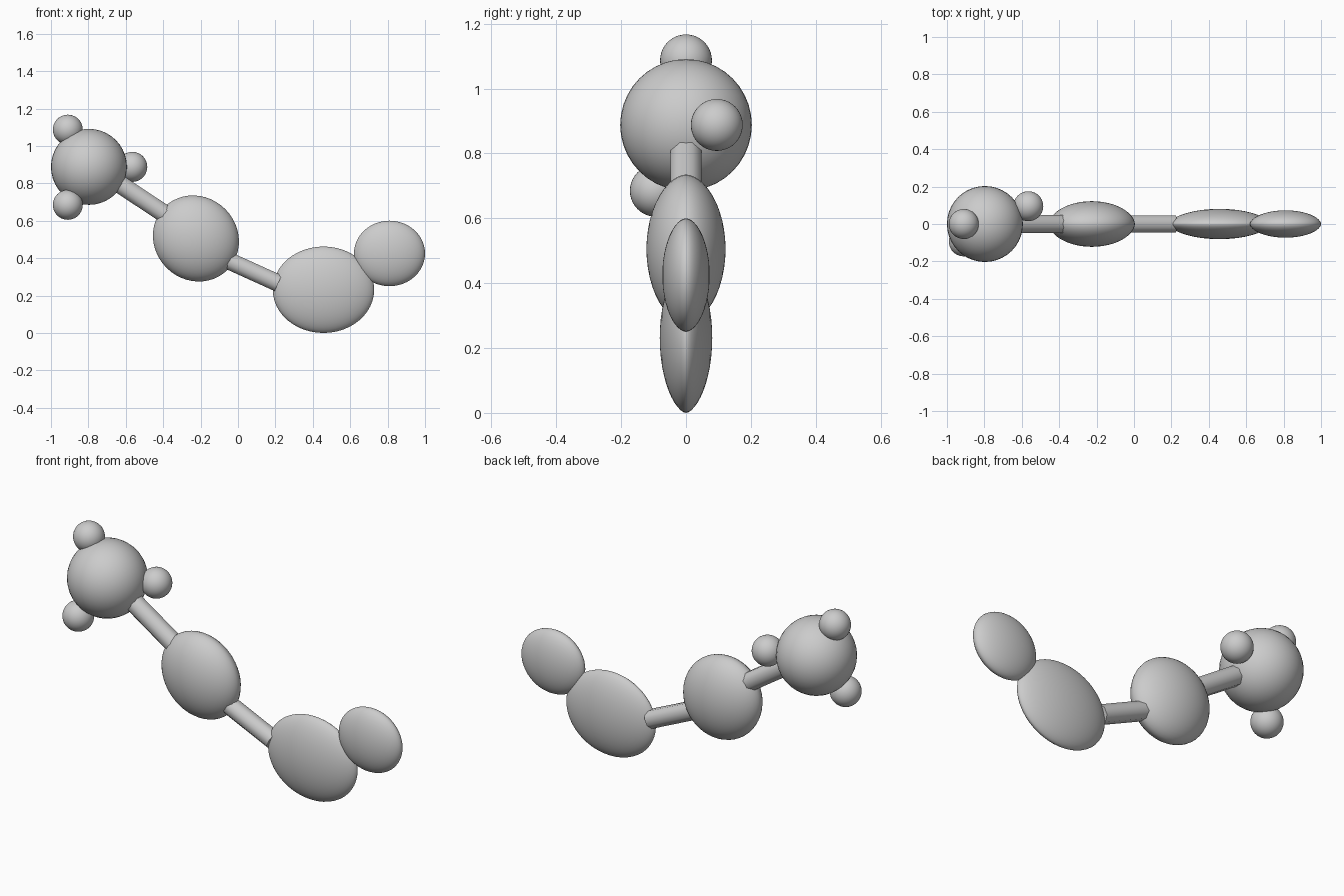
import bpy
from math import radians, copysign
from mathutils import Vector, Matrix

if "Cube" in bpy.data.objects:
    bpy.data.objects.remove(bpy.data.objects["Cube"])


def smooth(obj):
    for p in obj.data.polygons:
        p.use_smooth = True


def ball(name, loc, r):
    bpy.ops.mesh.primitive_uv_sphere_add(segments=40, ring_count=20, radius=r, location=loc)
    obj = bpy.context.object
    obj.name = name
    smooth(obj)


def pebble(name, loc, size, pinch, tilt=0):
    # flattened ellipsoid in the xz plane with a thinned rim
    bpy.ops.mesh.primitive_uv_sphere_add(segments=48, ring_count=24, radius=1, location=loc)
    obj = bpy.context.object
    obj.name = name
    # poles along y, so the rim is one clean loop
    obj.data.transform(Matrix.Rotation(radians(90), 4, 'X'))
    for v in obj.data.vertices:
        v.co = (v.co.x * size[0],
                copysign(abs(v.co.y) ** pinch, v.co.y) * size[1],
                v.co.z * size[2])
    obj.data.transform(Matrix.Rotation(radians(tilt), 4, 'Y'))
    smooth(obj)


def rod(name, a, b, r):
    a, b = Vector(a), Vector(b)
    bpy.ops.mesh.primitive_cylinder_add(vertices=8, radius=r, depth=(b - a).length)
    obj = bpy.context.object
    obj.name = name
    obj.data.transform(Matrix.Rotation(radians(22.5), 4, 'Z'))
    d = (b - a).normalized()
    y = Vector((0, 1, 0))
    rot = Matrix((y.cross(d), y, d)).transposed().to_4x4()
    obj.matrix_world = Matrix.Translation((a + b) / 2) @ rot
    bpy.ops.object.shade_smooth_by_angle(angle=radians(60))


# Head with three small balls
ball("head", (-0.797, 0, 0.888), 0.203)
ball("top_ball", (-0.91, 0, 1.087), 0.08)
ball("side_ball", (-0.565, 0.095, 0.888), 0.08)
ball("lower_ball", (-0.91, -0.093, 0.685), 0.08)

# Flattened body sections
pebble("middle_body", (-0.225, 0, 0.505), (0.238, 0.122, 0.222), 1.1, 45)
pebble("rear_body", (0.457, 0, 0.231), (0.271, 0.081, 0.231), 1.2)
pebble("tail", (0.81, 0, 0.425), (0.19, 0.073, 0.175), 1.1)

# Connecting rods
rod("front_rod", (-0.70, 0, 0.84), (-0.375, 0, 0.625), 0.052)
rod("rear_rod", (-0.07, 0, 0.395), (0.215, 0, 0.266), 0.05)
